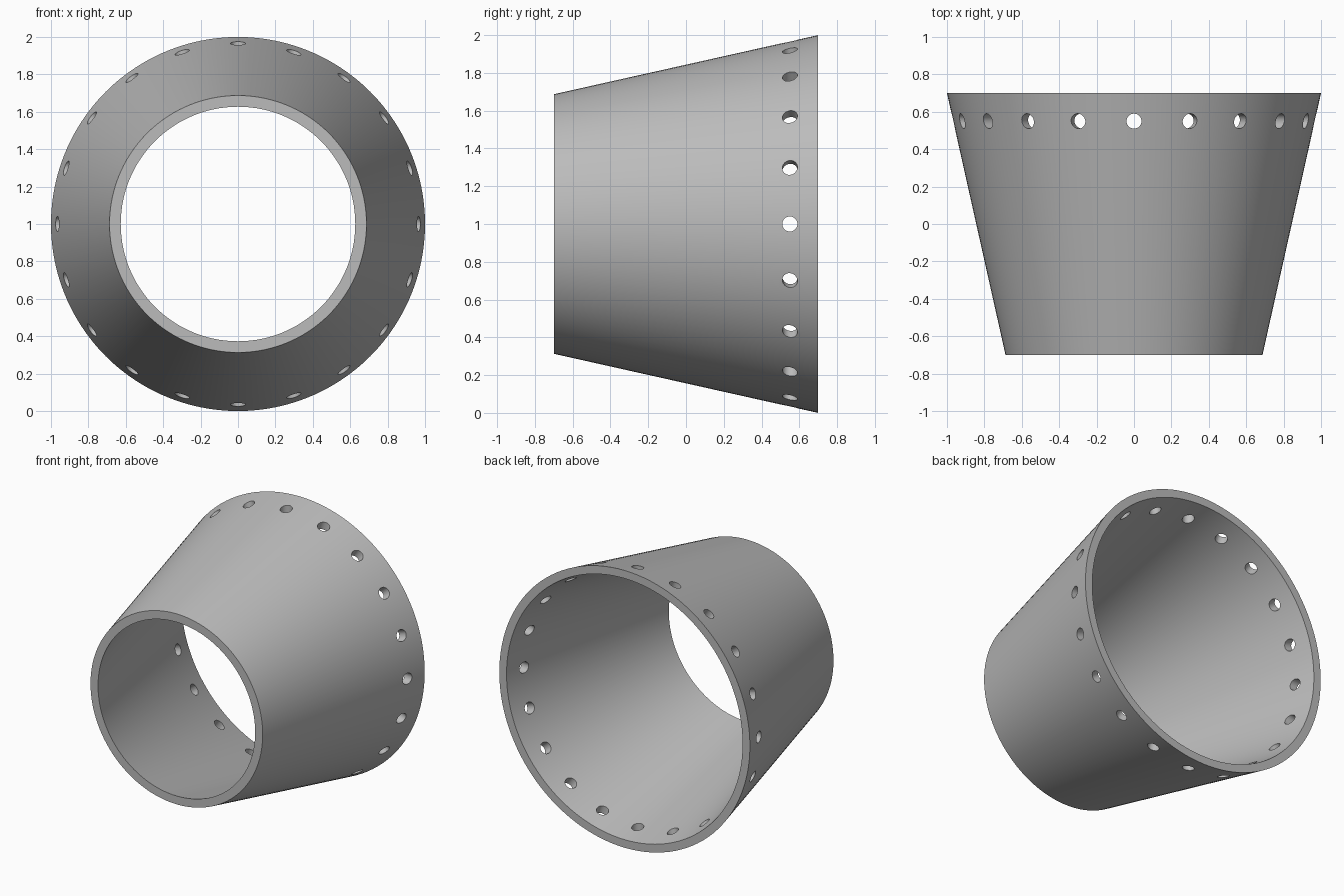
import bpy, bmesh
from math import pi, radians
from mathutils import Matrix, Vector

cube = bpy.data.objects.get("Cube")
if cube:
    bpy.data.objects.remove(cube, do_unlink=True)

HALF, CENTRE_Z = 0.7, 1.0
SEGMENTS, HOLES = 120, 20
HOLE_Y, HOLE_RADIUS = 0.55, 0.04
OUTER, INNER = (0.687, 1.0), (0.627, 0.942)   # front and back radii


def make_object(name, bm):
    bmesh.ops.recalc_face_normals(bm, faces=bm.faces)
    mesh = bpy.data.meshes.new(name)
    bm.to_mesh(mesh)
    bm.free()
    obj = bpy.data.objects.new(name, mesh)
    bpy.context.collection.objects.link(obj)
    return obj


def radius_at(radii, y):
    return radii[0] + (radii[1] - radii[0]) * (y + HALF) / (2 * HALF)


# Plain grey material
grey = bpy.data.materials.new("plain grey")
grey.use_nodes = True
colour = (0.5, 0.5, 0.5, 1)
grey.diffuse_color = colour
grey.node_tree.nodes["Principled BSDF"].inputs["Base Color"].default_value = colour

# Tapered tube: wall profile spun about the y axis, with rings beside the holes
rings = [-HALF, HOLE_Y - 0.06, HOLE_Y + 0.06, HALF]
profile = [(radius_at(OUTER, y), y) for y in rings]
profile += [(radius_at(INNER, y), y) for y in reversed(rings)]
bm = bmesh.new()
verts = [bm.verts.new((r, y, CENTRE_Z)) for r, y in profile]
edges = [bm.edges.new((v, verts[i - 1])) for i, v in enumerate(verts)]
bmesh.ops.spin(bm, geom=verts + edges, cent=(0, 0, CENTRE_Z), axis=(0, 1, 0),
               angle=2 * pi, steps=SEGMENTS, use_merge=True)
bmesh.ops.remove_doubles(bm, verts=bm.verts, dist=0.0001)
tube = make_object("tapered_tube", bm)
tube.data.materials.append(grey)

# Radial pins that drill the ring of holes
bm = bmesh.new()
for i in range(HOLES):
    turn = Matrix.Rotation(2 * pi * i / HOLES, 4, 'Y')
    place = Matrix.Translation((0, HOLE_Y, CENTRE_Z)) @ turn @ Matrix.Translation((0, 0, 0.93))
    bmesh.ops.create_cone(bm, cap_ends=True, segments=32, radius1=HOLE_RADIUS,
                          radius2=HOLE_RADIUS, depth=0.3, matrix=place)
pins = make_object("hole_cutter", bm)
pins.hide_render = True
pins.data.materials.append(grey)

drill = tube.modifiers.new("drill holes", 'BOOLEAN')
drill.operation = 'DIFFERENCE'
drill.solver = 'EXACT'
drill.object = pins

bpy.ops.object.select_all(action='DESELECT')
tube.select_set(True)
bpy.context.view_layer.objects.active = tube
bpy.ops.object.modifier_apply(modifier=drill.name)
bpy.data.objects.remove(pins, do_unlink=True)
bpy.ops.object.shade_smooth_by_angle(angle=radians(30))
